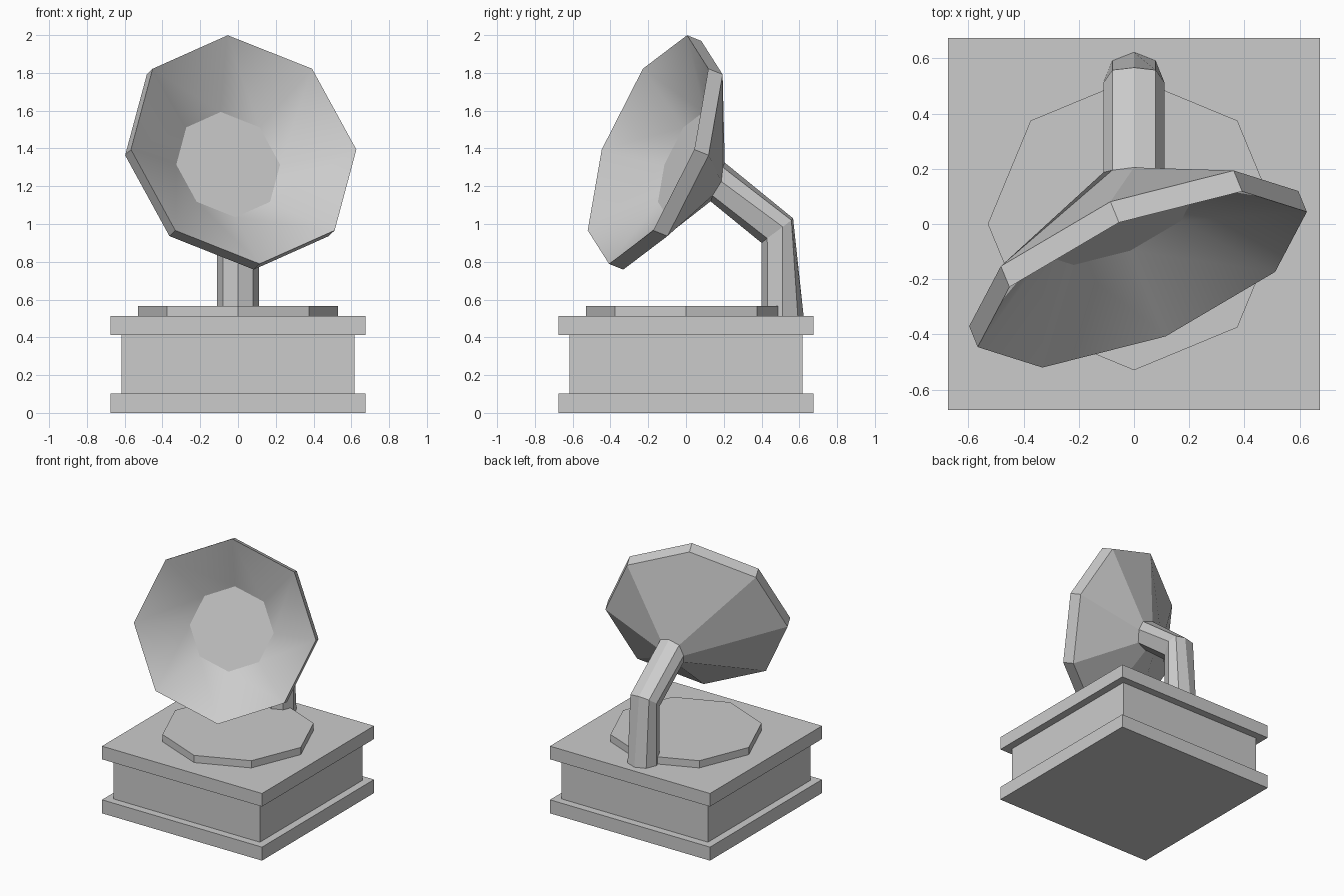
import bpy, bmesh, math
from mathutils import Vector

if "Cube" in bpy.data.objects:
    bpy.data.objects.remove(bpy.data.objects["Cube"])

N = 8


def mesh_object(name, bm):
    bmesh.ops.recalc_face_normals(bm, faces=bm.faces)
    me = bpy.data.meshes.new(name)
    bm.to_mesh(me)
    bm.free()
    ob = bpy.data.objects.new(name, me)
    bpy.context.collection.objects.link(ob)
    return ob


def loft(name, rings, smooth_bands=()):
    """Bridge equal-sized rings of points and cap both ends."""
    bm = bmesh.new()
    loops = [[bm.verts.new(p) for p in ring] for ring in rings]
    for b, (lo, hi) in enumerate(zip(loops, loops[1:])):
        for i in range(len(lo)):
            j = (i + 1) % len(lo)
            f = bm.faces.new((lo[i], lo[j], hi[j], hi[i]))
            f.smooth = b in smooth_bands
    bm.faces.new(loops[0])
    bm.faces.new(loops[-1])
    return mesh_object(name, bm)


def slab(name, half, z0, z1):
    corners = [(-half, -half), (half, -half), (half, half), (-half, half)]
    return loft(name, [[(x, y, z) for x, y in corners] for z in (z0, z1)])


# Cabinet: plinth, body and lid
slab("cabinet_plinth", 0.675, 0.0, 0.103)
slab("cabinet_body", 0.617, 0.103, 0.412)
slab("cabinet_lid", 0.675, 0.412, 0.512)

# Octagonal turntable
angles = [math.tau * k / N for k in range(N)]
loft("turntable", [[(0.53 * math.cos(a), 0.53 * math.sin(a), z) for a in angles]
                   for z in (0.512, 0.567)])

# Horn frame: mouth centre and axes, turned to one side and tilted up
centre = Vector((0.03, -0.201, 1.394))
u = Vector((0.925, 0.380, 0.0)).normalized()
v = Vector((-0.131, 0.320, 0.938)).normalized()
back = v.cross(u).normalized()


def horn_ring(radius, depth):
    return [centre + back * depth + radius * (u * math.cos(a) + v * math.sin(a))
            for a in angles]


def arm_ring(profile):
    """Five (y, z) points from the inner to the outer side of the tube."""
    order = [2, 3, 4, 3, 2, 1, 0, 1]
    return [(0.111 * math.cos(a), *profile[i]) for a, i in zip(angles, order)]


# Horn and arm in one skin: throat, rim, rim back, neck, elbow, foot
loft("horn_and_arm", [
    horn_ring(0.297, 0.23),
    horn_ring(0.645, 0.0),
    horn_ring(0.645, 0.087),
    arm_ring([(0.130, 1.12), (0.14, 1.15), (0.187, 1.225), (0.195, 1.30), (0.205, 1.325)]),
    arm_ring([(0.400, 0.90), (0.43, 0.924), (0.512, 0.985), (0.558, 1.02), (0.567, 1.03)]),
    arm_ring([(0.401, 0.51), (0.433, 0.51), (0.512, 0.51), (0.592, 0.51), (0.623, 0.51)]),
], smooth_bands=(0,))
